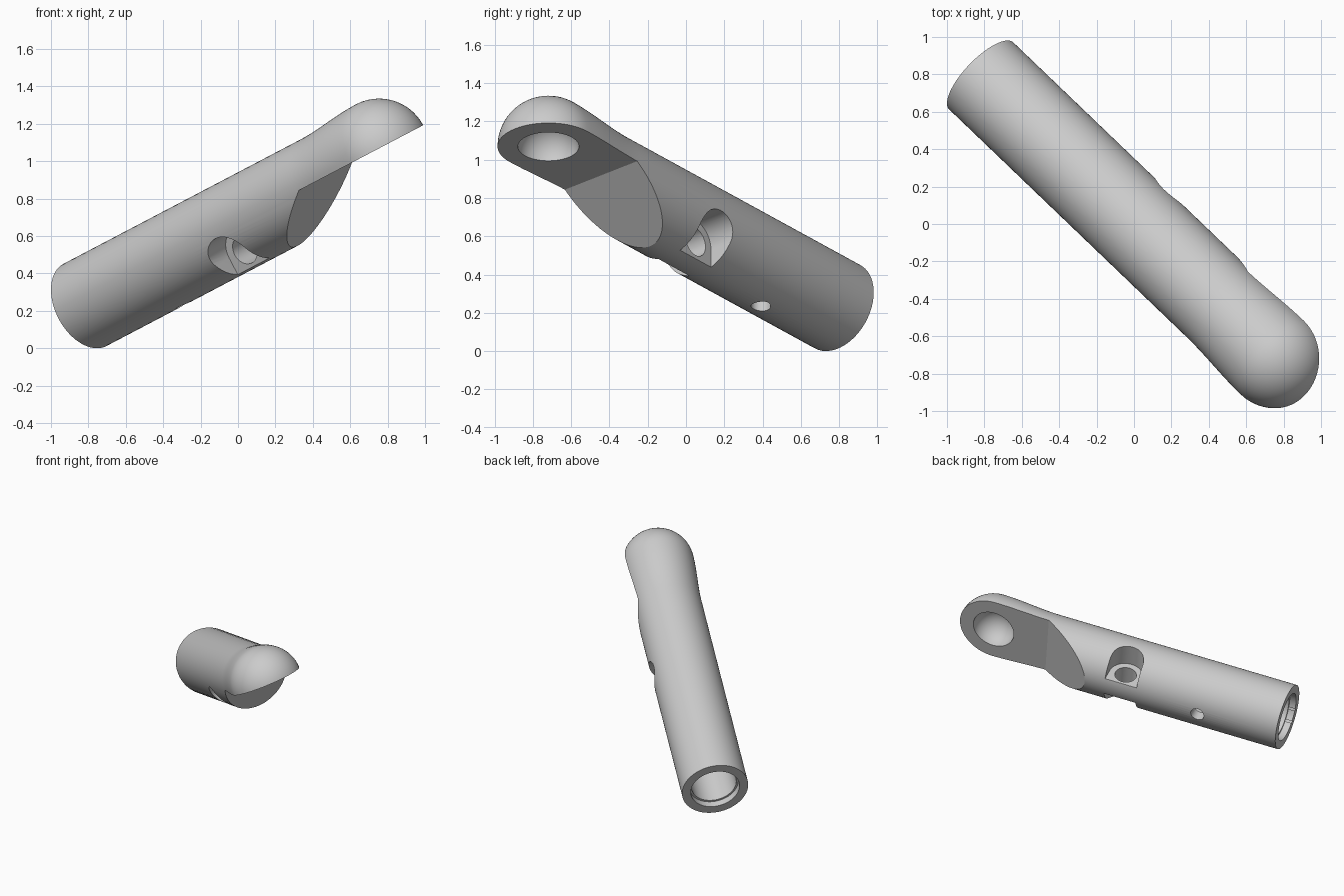
import bpy, bmesh, math
from mathutils import Vector, Matrix

if "Cube" in bpy.data.objects:
    bpy.data.objects.remove(bpy.data.objects["Cube"])

# Main dimensions, in a frame where z runs along the tube
R, BALL_R, BALL_Z = 0.248, 0.266, 2.335
FLAT_Y = 0.011                     # height of the flat under the rounded head
POCKET_Y, POCKET_Z, POCKET_R = -0.135, 1.235, 0.125

metal = bpy.data.materials.new("light grey metal")
metal.use_nodes = True
metal.diffuse_color = (0.6, 0.6, 0.6, 1)
metal.node_tree.nodes["Principled BSDF"].inputs["Base Color"].default_value = (0.6, 0.6, 0.6, 1)


def finish(name, bm):
    bmesh.ops.recalc_face_normals(bm, faces=bm.faces[:])
    mesh = bpy.data.meshes.new(name)
    bm.to_mesh(mesh)
    bm.free()
    mesh.materials.append(metal)
    obj = bpy.data.objects.new(name, mesh)
    bpy.context.collection.objects.link(obj)
    return obj


def lathe(name, profile, segments=72):
    """Revolve (radius, z) points around z; both ends lie on the axis."""
    bm = bmesh.new()
    verts = [bm.verts.new((r, 0, z)) for r, z in profile]
    edges = [bm.edges.new(pair) for pair in zip(verts, verts[1:])]
    bmesh.ops.spin(bm, geom=verts + edges, cent=(0, 0, 0), axis=(0, 0, 1),
                   angle=math.tau, steps=segments, use_merge=True)
    bmesh.ops.remove_doubles(bm, verts=bm.verts[:], dist=1e-5)
    return finish(name, bm)


def prism(name, profile, x0, x1):
    """Extrude (y, z) points along x."""
    bm = bmesh.new()
    face = bm.faces.new([bm.verts.new((x0, y, z)) for y, z in profile])
    new = bmesh.ops.extrude_face_region(bm, geom=[face])["geom"]
    bmesh.ops.translate(bm, vec=(x1 - x0, 0, 0),
                        verts=[g for g in new if isinstance(g, bmesh.types.BMVert)])
    return finish(name, bm)


def rod(name, radius, length, centre, axis):
    bm = bmesh.new()
    turn = Matrix.Rotation(math.pi / 2, 4, axis)
    bmesh.ops.create_cone(bm, cap_ends=True, segments=48, radius1=radius, radius2=radius,
                          depth=length, matrix=Matrix.Translation(centre) @ turn)
    return finish(name, bm)


def blend(z):
    s = min(max((z - 1.88) / (BALL_Z - 1.88), 0), 1)
    return s * s * (3 - 2 * s)


# Solid body: tube flaring into a round head
profile = [(0, 0), (R, 0), (R, 1.0)]
for i in range(15):
    z = 1.88 + (BALL_Z - 1.88) * i / 14
    profile.append((R + (BALL_R - R) * blend(z), z))
for i in range(1, 17):
    a = math.pi / 2 * i / 16
    profile.append((BALL_R * math.cos(a) if i < 16 else 0, BALL_Z + BALL_R * math.sin(a)))
body = lathe("tube_with_round_head", profile)
for v in body.data.vertices:
    v.co.y += FLAT_Y * blend(v.co.z)

# Cutter: flat under the head with a slanted shoulder
cutters = [prism("head_flat_cutter", [(FLAT_Y, 1.91), (-0.4, 1.28), (-0.4, 2.8), (FLAT_Y, 2.8)], -0.5, 0.5)]

# Cutter: round socket in the head
socket_r = 0.16
socket = [(socket_r * math.sin(math.pi * i / 24) if 0 < i < 24 else 0,
           BALL_Z - socket_r * math.cos(math.pi * i / 24)) for i in range(25)]
cutters.append(lathe("socket_cutter", socket, 48))
for v in cutters[-1].data.vertices:
    v.co.y += FLAT_Y

# Cutter: stepped bore in the open end
cutters.append(lathe("bore_cutter", [(0, -0.1), (0.183, -0.1), (0.183, 0.05),
                                     (0.168, 0.05), (0.168, 0.9), (0, 0.9)]))

# Cutters: arched pockets on both sides, leaving a web between them
arch = [(-0.4, POCKET_Z - POCKET_R)]
for i in range(25):
    a = math.pi * i / 24
    arch.append((POCKET_Y + POCKET_R * math.sin(a), POCKET_Z - POCKET_R * math.cos(a)))
arch.append((-0.4, POCKET_Z + POCKET_R))
for side, label in ((1, "left"), (-1, "right")):
    cutters.append(prism(label + "_pocket_cutter", arch, side * 0.075, side * 0.4))

# Cutters: hole through the web, and pin hole into the bore
cutters.append(rod("web_hole_cutter", 0.08, 0.3, (0, POCKET_Y, POCKET_Z), 'Y'))
cutters.append(rod("pin_hole_cutter", 0.052, 0.3, (0, -0.25, 0.62), 'X'))

for c in cutters:
    mod = body.modifiers.new(c.name, 'BOOLEAN')
    mod.operation = 'DIFFERENCE'
    mod.solver = 'EXACT'
    mod.object = c
bpy.context.view_layer.update()
result = bpy.data.meshes.new_from_object(
    body.evaluated_get(bpy.context.evaluated_depsgraph_get()))
body.modifiers.clear()
body.data = result
for c in cutters:
    bpy.data.objects.remove(c)

# Tilt the finished part into place
along = Vector((0.675, -0.647, 0.354)).normalized()
up = Vector((-along.z, 0, along.x)).normalized()
side = up.cross(along)
place = Matrix((side, up, along)).transposed().to_4x4()
place.translation = (-0.817, 0.792, 0.232)
body.data.transform(place)

bpy.ops.object.select_all(action='DESELECT')
body.select_set(True)
bpy.context.view_layer.objects.active = body
bpy.ops.object.shade_smooth_by_angle(angle=math.radians(30))
